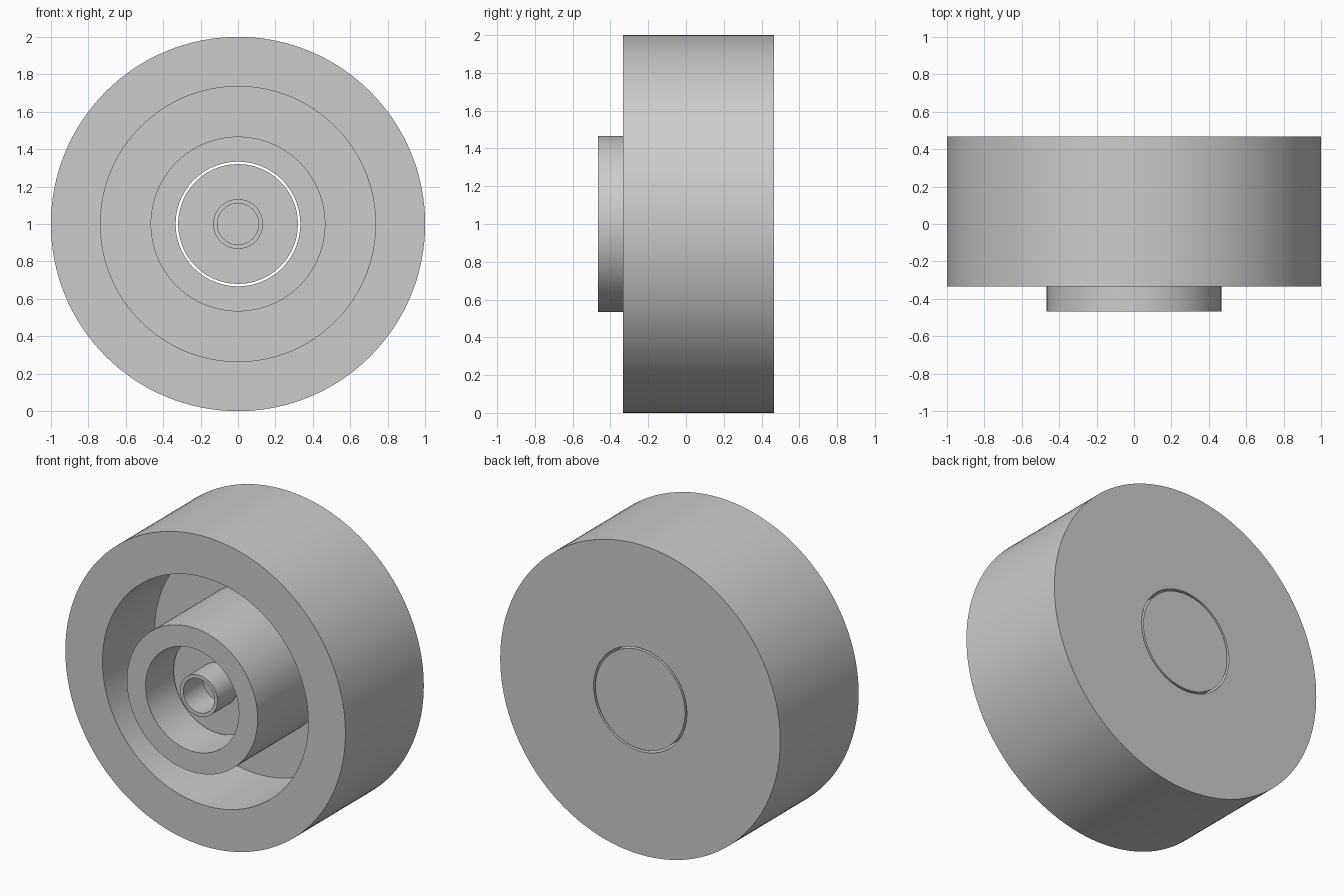
import bpy, bmesh, math
from mathutils import Vector

cube = bpy.data.objects.get("Cube")
if cube:
    bpy.data.objects.remove(cube, do_unlink=True)

SEGMENTS = 128
AXIS_HEIGHT = 1.0
FRONT, HUB_FRONT, BACK = -0.333, -0.467, 0.467
CHANNEL_FLOOR, CORE_FRONT, PIN_FRONT = 0.2, -0.2, -0.4
RIM, CHANNEL, HUB, BORE = 1.0, 0.735, 0.467, 0.333
CORE, PIN, PIN_HOLE = 0.32, 0.133, 0.11

grey = bpy.data.materials.new("plain grey")
grey.use_nodes = True
colour = (0.6, 0.6, 0.6, 1)
grey.diffuse_color = colour
grey.node_tree.nodes["Principled BSDF"].inputs["Base Color"].default_value = colour


def lathe(name, profile, closed):
    """Revolve a (radius, y) profile around the y axis."""
    bm = bmesh.new()
    verts = [bm.verts.new((r, y, 0)) for r, y in profile]
    edges = [bm.edges.new(pair) for pair in zip(verts, verts[1:])]
    if closed:
        edges.append(bm.edges.new((verts[-1], verts[0])))
    bmesh.ops.spin(bm, geom=verts + edges, cent=Vector(), axis=(0, 1, 0),
                   angle=math.tau, steps=SEGMENTS)
    bmesh.ops.remove_doubles(bm, verts=bm.verts[:], dist=0.0005)
    bmesh.ops.recalc_face_normals(bm, faces=bm.faces[:])
    mesh = bpy.data.meshes.new(name)
    bm.to_mesh(mesh)
    bm.free()
    mesh.materials.append(grey)
    obj = bpy.data.objects.new(name, mesh)
    obj.location.z = AXIS_HEIGHT
    bpy.context.collection.objects.link(obj)
    bpy.ops.object.select_all(action='DESELECT')
    obj.select_set(True)
    bpy.context.view_layer.objects.active = obj
    bpy.ops.object.shade_smooth_by_angle(angle=math.radians(30))
    return obj


# Outer body: rim, annular channel and raised hub with a through bore
lathe("wheel_body", [
    (BORE, BACK), (RIM, BACK), (RIM, FRONT), (CHANNEL, FRONT),
    (CHANNEL, CHANNEL_FLOOR), (HUB, CHANNEL_FLOOR),
    (HUB, HUB_FRONT), (BORE, HUB_FRONT)], True)

# Loose core in the bore, with a hollow pin on its front
lathe("core_with_pin", [
    (0, BACK), (CORE, BACK), (CORE, CORE_FRONT), (PIN, CORE_FRONT),
    (PIN, PIN_FRONT), (PIN_HOLE, PIN_FRONT),
    (PIN_HOLE, CORE_FRONT), (0, CORE_FRONT)], False)
